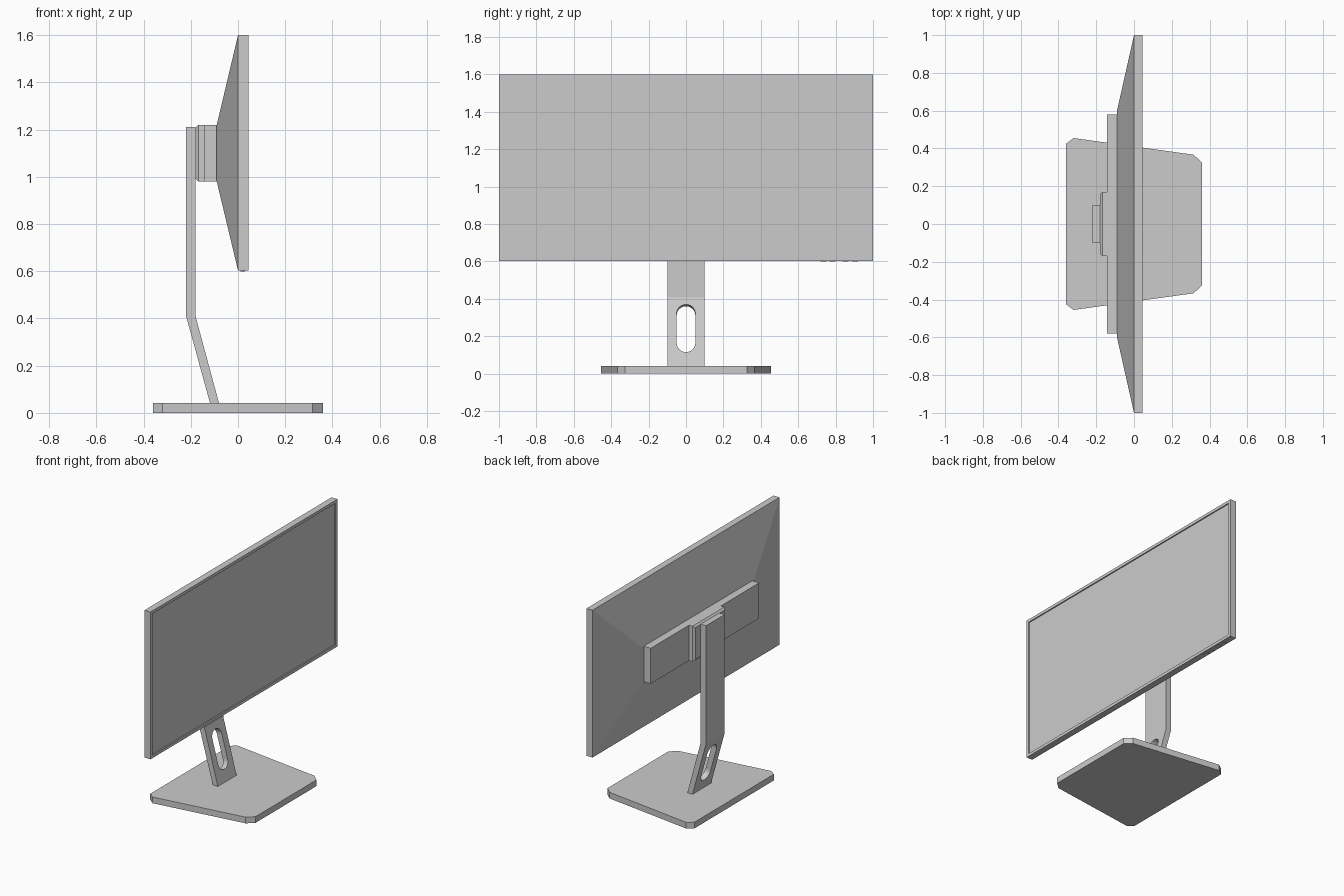
import bpy, bmesh, math
from mathutils import Matrix, Vector

if "Cube" in bpy.data.objects:
    bpy.data.objects.remove(bpy.data.objects["Cube"])


def finish(name, bm):
    bmesh.ops.recalc_face_normals(bm, faces=bm.faces)
    me = bpy.data.meshes.new(name)
    bm.to_mesh(me)
    bm.free()
    ob = bpy.data.objects.new(name, me)
    bpy.context.collection.objects.link(ob)
    return ob


def loft(name, rings):
    """Skin rectangles along x; each ring is (x, half width in y, low z, high z)."""
    bm = bmesh.new()
    loops = [[bm.verts.new(p) for p in ((x, -w, a), (x, w, a), (x, w, b), (x, -w, b))]
             for x, w, a, b in rings]
    for p, q in zip(loops, loops[1:]):
        for i in range(4):
            j = (i + 1) % 4
            bm.faces.new((p[i], p[j], q[j], q[i]))
    bm.faces.new(loops[0])
    bm.faces.new(loops[-1])
    return finish(name, bm)


def prism(name, points, offset):
    """Extrude a closed outline by an offset vector."""
    bm = bmesh.new()
    face = bm.faces.new([bm.verts.new(p) for p in points])
    res = bmesh.ops.extrude_face_region(bm, geom=[face])
    verts = [g for g in res["geom"] if isinstance(g, bmesh.types.BMVert)]
    bmesh.ops.translate(bm, verts=verts, vec=offset)
    return finish(name, bm)


# Base: tapered plate with clipped corners
half = [(0.36, 0.325), (0.315, 0.367), (-0.32, 0.455), (-0.36, 0.425)]
outline = half + [(x, -y) for x, y in reversed(half)]
prism("base_plate", [(x, y, 0) for x, y in outline], (0, 0, 0.042))

# Stand arm: bent flat bar
side = [(-0.118, 0.04), (-0.08, 0.04), (-0.18, 0.41), (-0.18, 1.21),
        (-0.22, 1.21), (-0.22, 0.41)]
arm = prism("stand_arm", [(x, -0.1, z) for x, z in side], (0, 0.2, 0))

# Cable slot cut square to the sloping part of the arm
slot = []
r, reach = 0.05, 0.082
for k, centre in ((0, reach), (1, -reach)):
    for i in range(13):
        a = math.pi * (k + i / 12)
        slot.append(Vector((-0.15, r * math.cos(a), centre + r * math.sin(a))))
cutter = prism("slot_cutter", slot, (0.3, 0, 0))
tilt = math.atan2(0.1, 0.37)
cutter.data.transform(Matrix.Translation((-0.135, 0, 0.2425)) @ Matrix.Rotation(-tilt, 4, 'Y'))
cut = arm.modifiers.new("slot", 'BOOLEAN')
cut.operation = 'DIFFERENCE'
cut.solver = 'EXACT'
cut.object = cutter
bpy.context.view_layer.objects.active = arm
arm.select_set(True)
bpy.ops.object.modifier_apply(modifier="slot")
bpy.data.objects.remove(cutter)

# Screen housing: tapered back, flat rim and recessed display
loft("screen_housing", [
    (-0.09, 0.6, 0.98, 1.22),
    (0, 1, 0.603, 1.6),
    (0.045, 1, 0.603, 1.6),
    (0.045, 0.98, 0.623, 1.58),
    (0.037, 0.98, 0.623, 1.58),
])

# Rear block and chamfered mount
loft("rear_block", [(-0.142, 0.58, 0.98, 1.22), (-0.09, 0.58, 0.98, 1.22)])
loft("arm_mount", [
    (-0.18, 0.157, 0.992, 1.208),
    (-0.168, 0.17, 0.98, 1.22),
    (-0.142, 0.17, 0.98, 1.22),
])

# Control buttons under the screen edge
for i, y in enumerate((0.735, 0.783, 0.853, 0.904)):
    w = 0.016
    prism(f"button_{i + 1}",
          [(0.01, y - w, 0.599), (0.03, y - w, 0.599), (0.03, y + w, 0.599), (0.01, y + w, 0.599)],
          (0, 0, 0.006))
